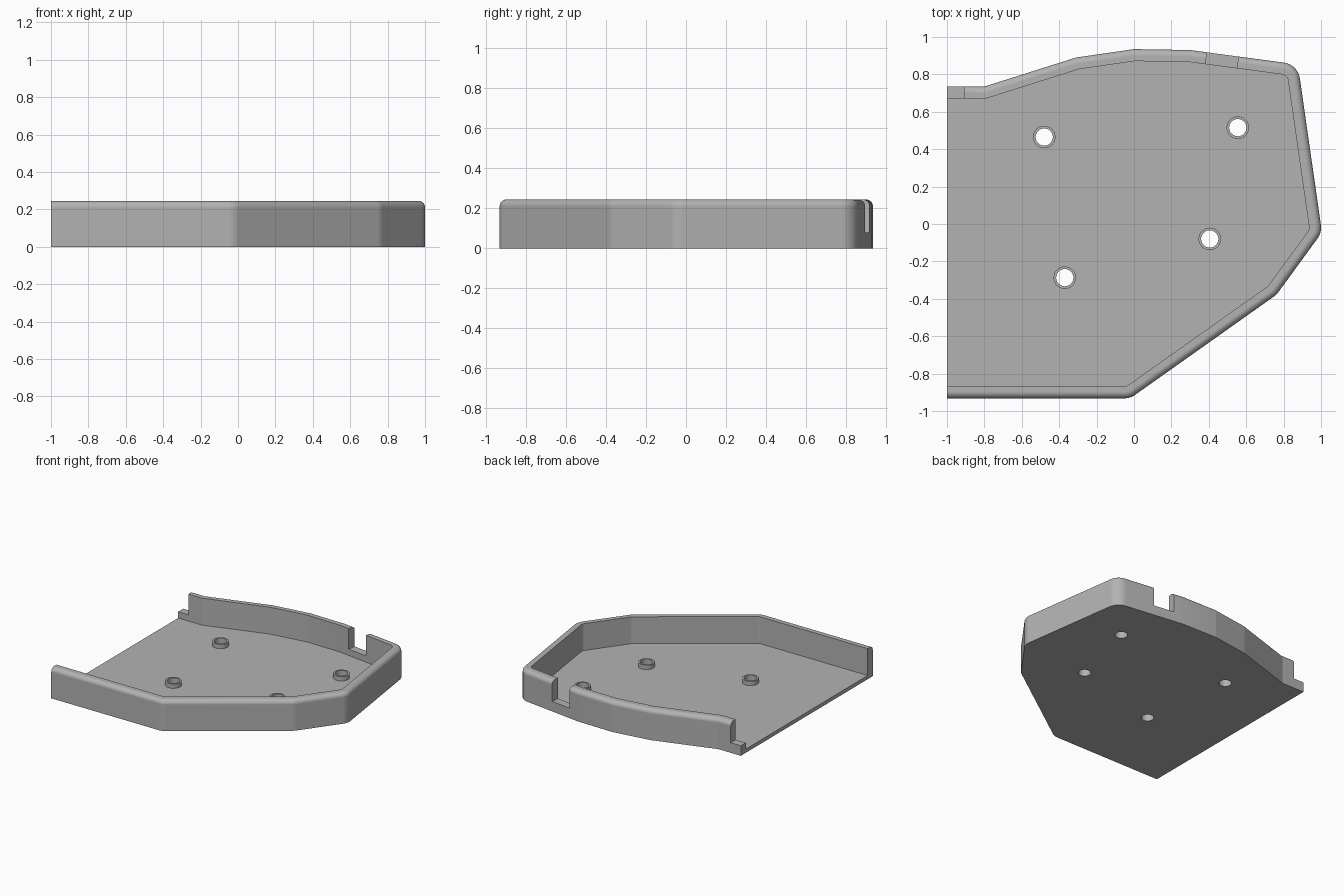
import bpy, bmesh, math
from mathutils import Vector, Matrix

if "Cube" in bpy.data.objects:
    bpy.data.objects.remove(bpy.data.objects["Cube"])

HEIGHT, FLOOR, WALL, ROUND = 0.245, 0.03, 0.064, 0.035
NOTCH_Z = 0.08

grey = bpy.data.materials.new("mid_grey")
grey.diffuse_color = (0.45, 0.45, 0.45, 1)
grey.use_nodes = True
grey.node_tree.nodes["Principled BSDF"].inputs["Base Color"].default_value = grey.diffuse_color

# Outline corners, counter-clockwise: x, y, corner radius
CORNERS = [(-1, -0.932, 0), (-0.02, -0.932, 0.1), (0.762, -0.378, 0.1),
           (1.005, -0.045, 0.1), (0.876, 0.853, 0.1), (0.30, 0.93, 0),
           (0.0, 0.935, 0), (-0.31, 0.89, 0), (-0.80, 0.735, 0), (-1, 0.735, 0)]


def rounded_path(corners, steps=14):
    """Open path with each corner replaced by an arc of its radius."""
    path = []
    for i, (x, y, r) in enumerate(corners):
        p = Vector((x, y))
        if r == 0:
            path.append(p)
            continue
        a = (Vector(corners[i - 1][:2]) - p).normalized()
        b = (Vector(corners[i + 1][:2]) - p).normalized()
        half = a.angle(b) / 2
        centre = p + (a + b).normalized() * r / math.sin(half)
        start = p + a * r / math.tan(half) - centre
        turn = math.pi - 2 * half
        for k in range(steps + 1):
            path.append(centre + Matrix.Rotation(turn * k / steps, 2) @ start)
    return path


def inset(path, d):
    """Mitred inward offset; both ends stay on the open side."""
    out = []
    for i, p in enumerate(path):
        t1 = (p - path[max(i - 1, 0)]) if i else path[1] - p
        t2 = (path[i + 1] - p) if i < len(path) - 1 else t1
        n1 = Vector((-t1.y, t1.x)).normalized()
        n2 = Vector((-t2.y, t2.x)).normalized()
        out.append(p + (n1 + n2) * d / (1 + n1.dot(n2)))
    return out


def make_object(name, bm):
    bmesh.ops.recalc_face_normals(bm, faces=bm.faces)
    mesh = bpy.data.meshes.new(name)
    bm.to_mesh(mesh)
    bm.free()
    mesh.materials.append(grey)
    ob = bpy.data.objects.new(name, mesh)
    bpy.context.collection.objects.link(ob)
    return ob


def activate(ob):
    bpy.ops.object.select_all(action='DESELECT')
    ob.select_set(True)
    bpy.context.view_layer.objects.active = ob


def cut(ob, cutter):
    mod = ob.modifiers.new("cut", 'BOOLEAN')
    mod.operation, mod.solver, mod.object = 'DIFFERENCE', 'EXACT', cutter
    activate(ob)
    bpy.ops.object.modifier_apply(modifier=mod.name)
    bpy.data.objects.remove(cutter)


def box(name, centre, size, angle=0):
    bm = bmesh.new()
    m = (Matrix.Translation(centre) @ Matrix.Rotation(angle, 4, 'Z')
         @ Matrix.Diagonal((*size, 1)))
    bmesh.ops.create_cube(bm, size=1, matrix=m)
    ob = make_object(name, bm)
    ob.hide_render = True
    return ob


# Tray: wall profile swept along the outline, with the floor and open left side
outline = rounded_path(CORNERS)
profile = [(0, 0)]
for k in range(15):
    a = math.pi / 2 * k / 14
    profile.append((ROUND * (1 - math.cos(a)), HEIGHT - ROUND + ROUND * math.sin(a)))
profile += [(WALL, HEIGHT), (WALL, FLOOR)]

bm = bmesh.new()
rings = [[bm.verts.new((p.x, p.y, z)) for p in inset(outline, d)] for d, z in profile]
for lo, hi in zip(rings, rings[1:]):
    for i in range(len(lo) - 1):
        bm.faces.new((lo[i], lo[i + 1], hi[i + 1], hi[i]))
bm.faces.new(rings[0][::-1])                                      # underside
bm.faces.new(rings[-1])                                           # floor
bm.faces.new([r[0] for r in rings] + [r[-1] for r in rings[::-1]])  # open side edge
tray = make_object("tray", bm)

# Slots in the back wall
top = 0.4
cut(tray, box("end_slot_cutter", (-1.005, 0.72, NOTCH_Z + top / 2), (0.19, 0.3, top)))
cut(tray, box("cable_slot_cutter", (0.47, 0.874, NOTCH_Z + top / 2), (0.17, 0.2, top),
              math.atan2(-0.077, 0.576)))

# Screw holes with raised collars
HOLE_R, COLLAR_R, COLLAR_TOP, SIDES = 0.046, 0.06, 0.065, 48
collars = []
for n, (x, y) in enumerate([(-0.48, 0.465), (0.555, 0.515), (0.405, -0.08), (-0.37, -0.287)]):
    bm = bmesh.new()
    bmesh.ops.create_cone(bm, cap_ends=True, segments=SIDES, radius1=HOLE_R, radius2=HOLE_R,
                          depth=0.4, matrix=Matrix.Translation((x, y, 0)))
    drill = make_object("drill", bm)
    drill.hide_render = True
    cut(tray, drill)

    bm = bmesh.new()
    loops = [[bm.verts.new((x + r * math.cos(math.tau * k / SIDES),
                            y + r * math.sin(math.tau * k / SIDES), z)) for k in range(SIDES)]
             for r, z in ((HOLE_R, FLOOR), (COLLAR_R, FLOOR),
                          (COLLAR_R, COLLAR_TOP), (HOLE_R, COLLAR_TOP))]
    for a, b in zip(loops, loops[1:] + loops[:1]):
        for k in range(SIDES):
            j = (k + 1) % SIDES
            bm.faces.new((a[k], a[j], b[j], b[k]))
    collars.append(make_object(f"screw_collar_{n + 1}", bm))

# Smooth rounded edges, crisp wall facets
for ob, angle in [(tray, 7.8)] + [(c, 30) for c in collars]:
    activate(ob)
    bpy.ops.object.shade_smooth_by_angle(angle=math.radians(angle))
mod = tray.modifiers.new("even_shading", 'WEIGHTED_NORMAL')
mod.keep_sharp = True
